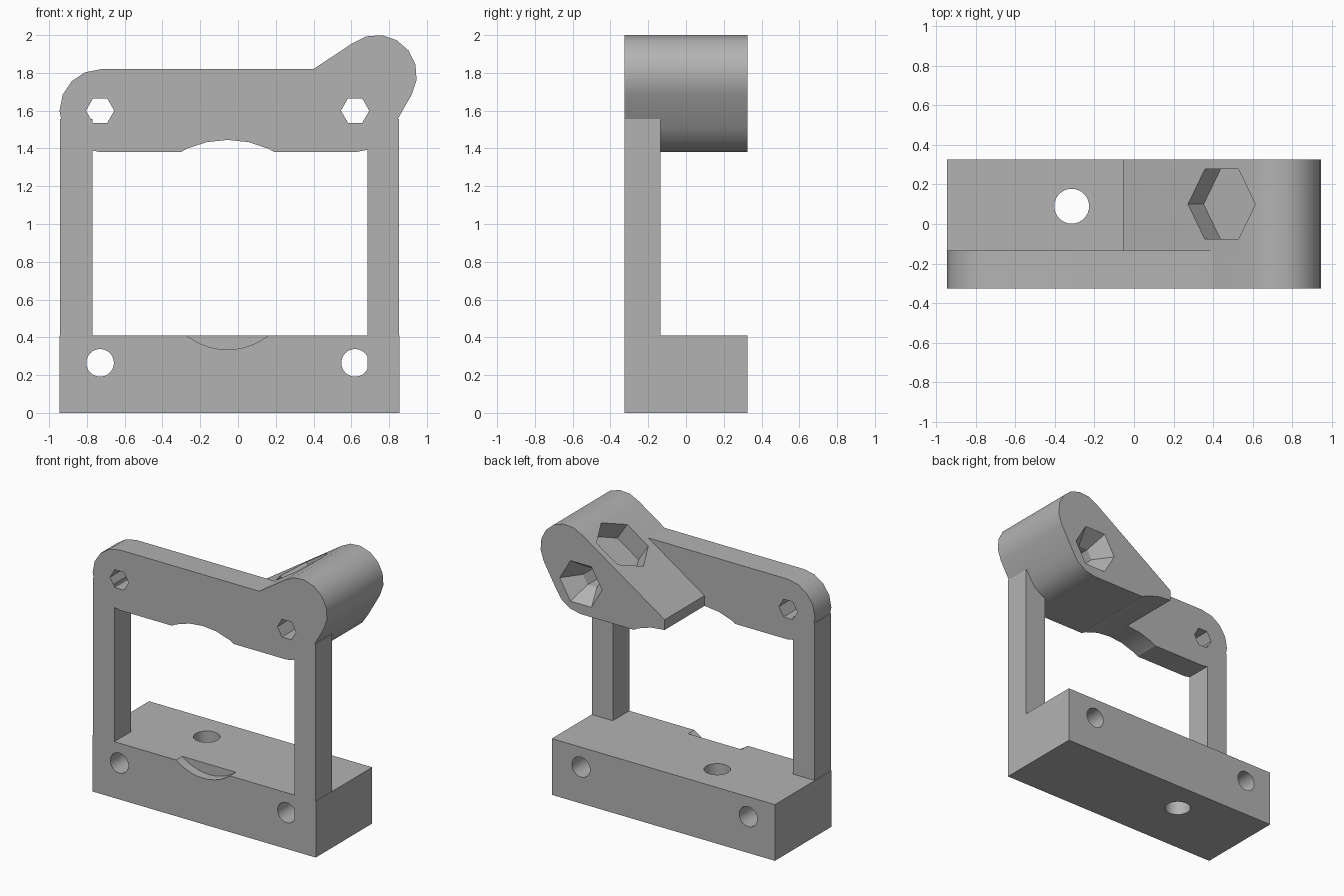
import bpy, bmesh, math
from mathutils import Matrix, Vector
from mathutils.geometry import convex_hull_2d

start = bpy.data.objects.get("Cube")
if start:
    bpy.data.objects.remove(start, do_unlink=True)

grey = bpy.data.materials.new("plain grey")
grey.use_nodes = True
grey.diffuse_color = (0.45, 0.45, 0.45, 1)
grey.node_tree.nodes["Principled BSDF"].inputs["Base Color"].default_value = grey.diffuse_color

FRONT, BACK, PLATE_BACK = -0.325, 0.325, -0.135
ALONG_Y = Matrix(((1, 0, 0, 0), (0, 0, 1, 0), (0, 1, 0, 0), (0, 0, 0, 1)))
ALONG_Z = Matrix.Identity(4)


def ring(u, v, r, sides, phase=0.0):
    angles = [math.radians(phase) + math.tau * i / sides for i in range(sides)]
    return [(u + r * math.cos(a), v + r * math.sin(a)) for a in angles]


def rect(u0, u1, v0, v1):
    return [(u0, v0), (u1, v0), (u1, v1), (u0, v1)]


def hull(points):
    return [points[i] for i in convex_hull_2d([Vector(p) for p in points])]


def prism(name, points, w0, w1, matrix=ALONG_Y, end_points=None):
    """Extrude a profile along the third axis, optionally to a different end."""
    bm = bmesh.new()
    a = [bm.verts.new((u, v, w0)) for u, v in points]
    b = [bm.verts.new((u, v, w1)) for u, v in end_points or points]
    bm.faces.new(a)
    bm.faces.new(b)
    for i in range(len(a)):
        j = (i + 1) % len(a)
        bm.faces.new((a[i], a[j], b[j], b[i]))
    bm.transform(matrix)
    bmesh.ops.recalc_face_normals(bm, faces=bm.faces)
    mesh = bpy.data.meshes.new(name)
    bm.to_mesh(mesh)
    bm.free()
    mesh.materials.append(grey)
    obj = bpy.data.objects.new(name, mesh)
    bpy.context.collection.objects.link(obj)
    return obj


def combine(obj, tool, operation="DIFFERENCE"):
    mod = obj.modifiers.new("cut", "BOOLEAN")
    mod.operation, mod.solver, mod.object = operation, "EXACT", tool
    bpy.context.view_layer.objects.active = obj
    bpy.ops.object.modifier_apply(modifier=mod.name)
    bpy.data.objects.remove(tool, do_unlink=True)


# Base block with bolt holes and a shallow curved relief at the front
base = prism("base_block", rect(-0.945, 0.855, 0, 0.41), FRONT, BACK)
for x in (-0.73, 0.62):
    combine(base, prism("bolt_cutter", ring(x, 0.265, 0.073, 32), -1, 1))
combine(base, prism("mount_cutter", ring(-0.315, 0.09, 0.088, 32), -1, 1, ALONG_Z))
combine(base, prism("relief_cutter", ring(-0.055, 0.685, 0.35, 48), -1, FRONT + 0.07))

# Upright posts
left_post = prism("left_post", rect(0.685, 0.853, 0.002, 1.555), FRONT, PLATE_BACK)
right_post = prism("right_post", rect(-0.943, -0.77, 0.405, 1.555), FRONT, PLATE_BACK)

# Top plate joined with the sloping clamp arm
eye = ring(0.62, 1.6, 0.22, 16)
top = prism("top_clamp", hull(ring(-0.725, 1.6, 0.22, 16) + eye), FRONT, PLATE_BACK)
crown = ring(0.735, 1.789, 0.212, 16, -7)
tail = [(-0.055, 1.38), (-0.055, 1.52)]
combine(top, prism("clamp_arm", hull(eye + crown + tail), FRONT, BACK), "UNION")

# Curved clearance under the plate and hexagonal bolt holes
combine(top, prism("arch_cutter", ring(-0.055, 0.915, 0.53, 30, 6), -1, 1))
for x in (-0.73, 0.62):
    combine(top, prism("hex_cutter", ring(x, 1.6, 0.075, 6), -1, 1))

# Flared hexagonal mouth at the back of the arm
combine(top, prism("flare_cutter", ring(0.62, 1.6, 0.075, 6), BACK - 0.13, BACK + 0.013,
                   end_points=ring(0.62, 1.6, 0.18, 6)))

# Nut pocket sunk square into the slope
slope = Matrix.Translation((0.445, 0.1, 1.846)) @ Matrix.Rotation(math.radians(-33.4), 4, "Y")
combine(top, prism("pocket_cutter", ring(0, 0, 0.204, 6), -0.14, 0.3, slope))

# Smooth rounded walls, sharp edges elsewhere
bpy.ops.object.select_all(action="DESELECT")
for obj in (base, left_post, right_post, top):
    obj.select_set(True)
bpy.context.view_layer.objects.active = base
bpy.ops.object.shade_smooth_by_angle(angle=math.radians(30))
